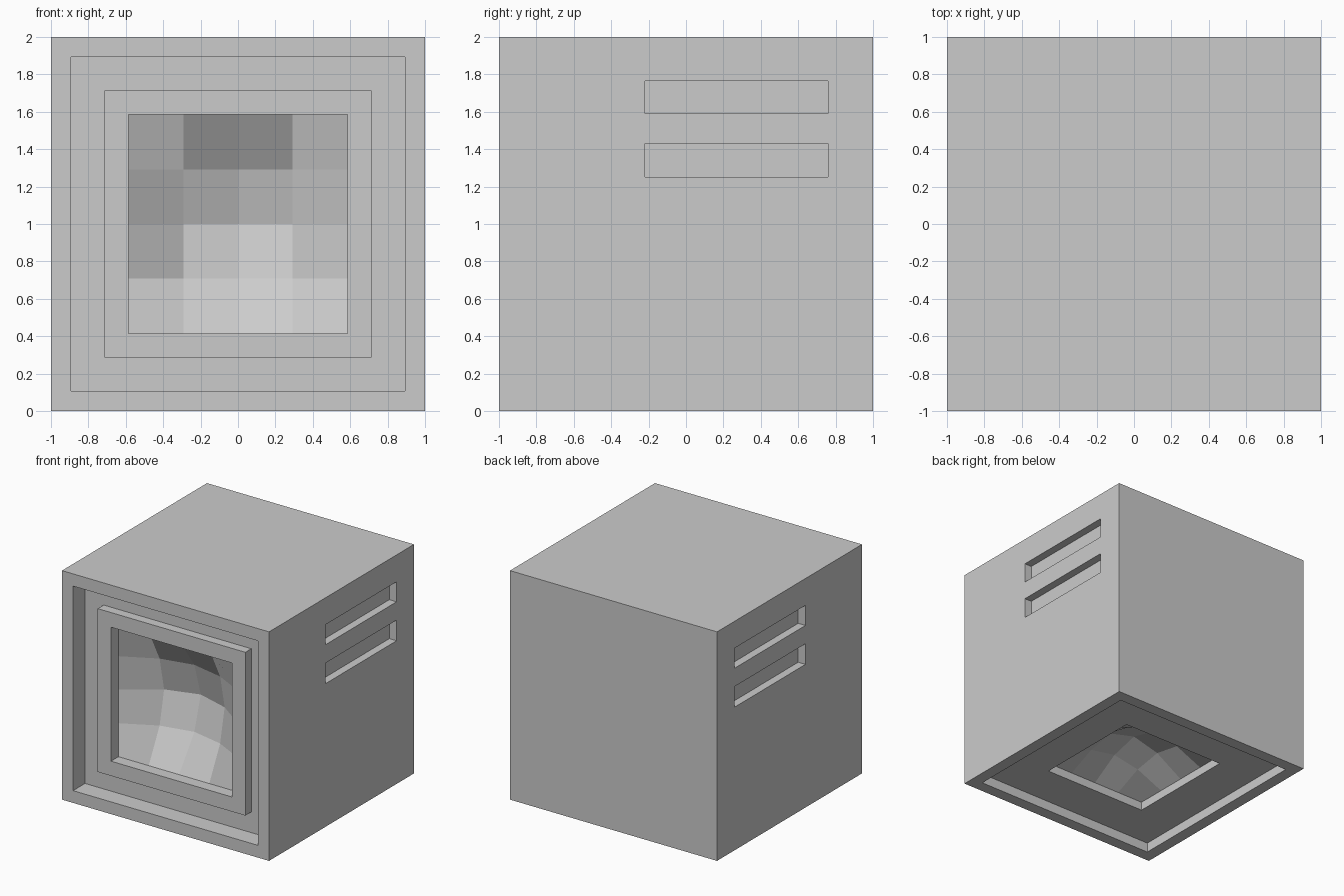
import bpy, bmesh
from math import cos, pi
from mathutils import Vector, Matrix

if "Cube" in bpy.data.objects:
    bpy.data.objects.remove(bpy.data.objects["Cube"])


def face_towards(bm, normal):
    return next(f for f in bm.faces if f.normal.dot(normal) > 0.9)


def stepped_recess(bm, normal, steps, bowl_depth):
    """Step a cube face through (half size, depth) rings, ending in a 4x4 faceted bowl."""
    face = face_towards(bm, normal)
    origin = face.calc_center_median()
    for half, depth in steps:
        face = bmesh.ops.extrude_discrete_faces(bm, faces=[face])["faces"][0]
        centre = face.calc_center_median()
        for v in face.verts:
            off = v.co - centre
            off -= normal * off.dot(normal)
            size = max(abs(c) for c in off)
            v.co = origin - normal * depth + off * (half / size)
    half, depth = steps[-1]
    floor = origin - normal * depth
    bmesh.ops.subdivide_edges(bm, edges=list(face.edges), cuts=3, use_grid_fill=True)
    # push the inner grid points in to make the bowl
    for v in bm.verts:
        off = v.co - floor
        if abs(off.dot(normal)) > 1e-4 or max(abs(c) for c in off) > half - 1e-3:
            continue
        push = bowl_depth
        for axis in range(3):
            if abs(normal[axis]) < 0.5:
                push *= cos(off[axis] / half * pi / 2)
        v.co -= normal * push
    bm.normal_update()


# Body with screen front and hollowed base
bm = bmesh.new()
bmesh.ops.create_cube(bm, size=2, matrix=Matrix.Translation((0, 0, 1)))
bm.normal_update()
stepped_recess(bm, Vector((0, -1, 0)),
               [(0.893, 0), (0.893, 0.165), (0.713, 0.165), (0.713, 0.083),
                (0.585, 0.083), (0.585, 0.186)], 0.3)
stepped_recess(bm, Vector((0, 0, -1)),
               [(0.895, 0), (0.895, 0.085), (0.505, 0.085), (0.505, 0.16)], 0.22)
bmesh.ops.recalc_face_normals(bm, faces=bm.faces)
mesh = bpy.data.meshes.new("cabinet")
bm.to_mesh(mesh)
bm.free()
cabinet = bpy.data.objects.new("cabinet", mesh)
bpy.context.collection.objects.link(cabinet)

# Two vent slots on each side
bm = bmesh.new()
for side in (-1, 1):
    for low, high in ((1.25, 1.43), (1.59, 1.765)):
        place = Matrix.Translation((side * 1.03, 0.27, (low + high) / 2))
        bmesh.ops.create_cube(bm, size=1, matrix=place @ Matrix.Diagonal((0.2, 0.98, high - low, 1)))
mesh = bpy.data.meshes.new("vent_cutter")
bm.to_mesh(mesh)
bm.free()
cutter = bpy.data.objects.new("vent_cutter", mesh)
bpy.context.collection.objects.link(cutter)
cutter.hide_render = True

cut = cabinet.modifiers.new("vents", "BOOLEAN")
cut.operation = "DIFFERENCE"
cut.solver = "EXACT"
cut.object = cutter
bpy.context.view_layer.objects.active = cabinet
bpy.ops.object.modifier_apply(modifier=cut.name)
bpy.data.objects.remove(cutter)
